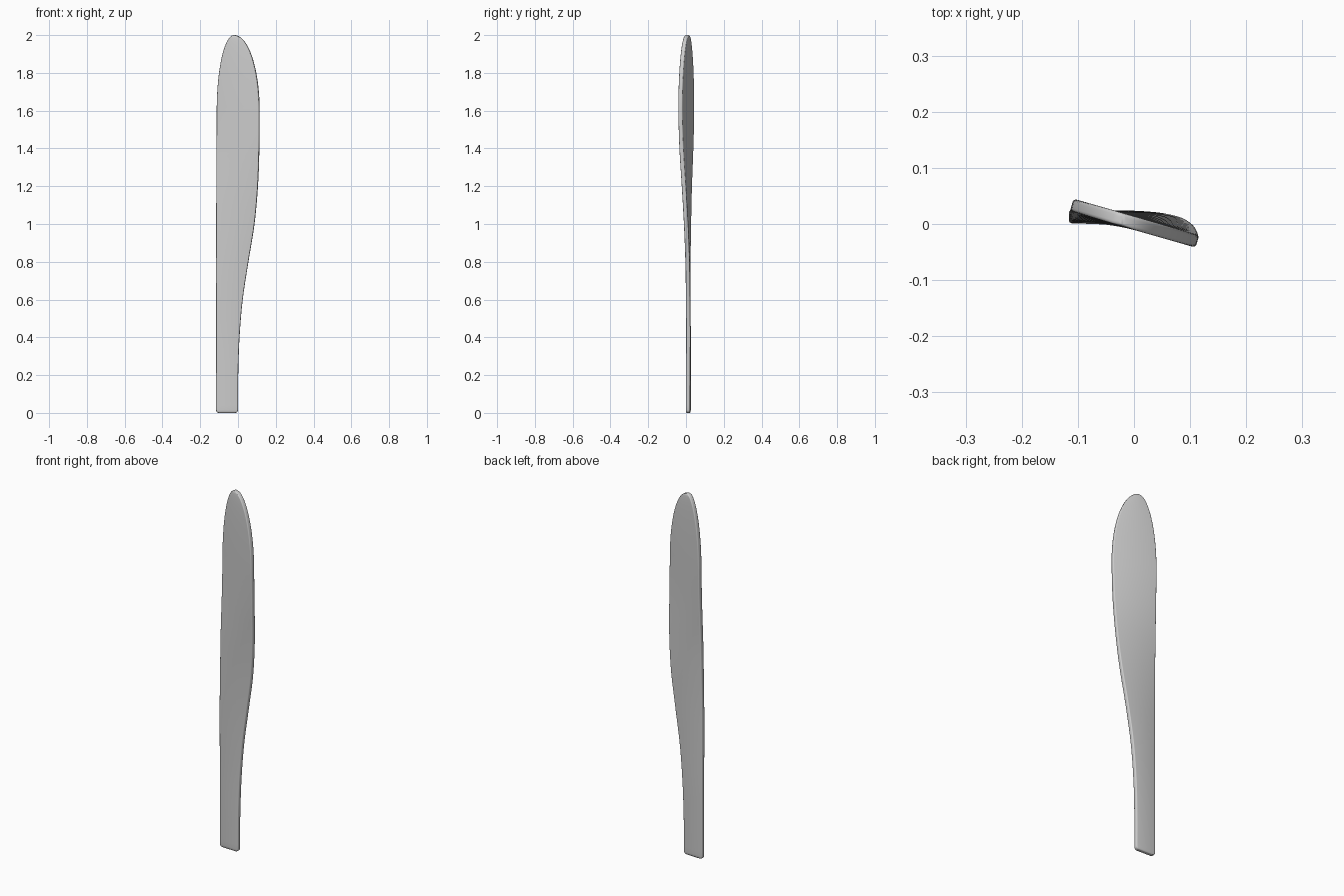
import bpy, bmesh, math

if "Cube" in bpy.data.objects:
    bpy.data.objects.remove(bpy.data.objects["Cube"])

# Stations: z, left edge x, right edge x, left edge y, right edge y
KEYS = [
    (0.0, -.116, .000, .014, .010),
    (0.2, -.116, .001, .014, .011),
    (0.4, -.116, .008, .014, .012),
    (0.6, -.116, .025, .013, .011),
    (0.8, -.116, .055, .013, .008),
    (1.0, -.115, .087, .016, .000),
    (1.2, -.114, .105, .021, -.012),
    (1.4, -.112, .112, .029, -.025),
    (1.6, -.111, .113, .034, -.031),
]
HALF_T, RIM = .0115, .006


def blend(a, b, c, d, t):
    return tuple(.5 * (2 * q + (r - p) * t + (2 * p - 5 * q + 4 * r - s) * t * t
                       + (3 * q - p - 3 * r + s) * t ** 3) for p, q, r, s in zip(a, b, c, d))


def station(z):
    i = min(int(z / .2 + 1e-6), len(KEYS) - 2)
    k = [KEYS[max(0, min(len(KEYS) - 1, j))] for j in range(i - 1, i + 3)]
    return blend(*k, z / .2 - i)[1:]


def section(bm, z, xl, xr, yl, yr, half_t=HALF_T):
    # Rounded slab section along the chord from left edge to right edge
    cx, cy = (xl + xr) / 2, (yl + yr) / 2
    ang = math.atan2(yr - yl, xr - xl)
    half_w = math.hypot(xr - xl, yr - yl) / 2
    r = min(RIM, half_w * .9, half_t * .9)
    ca, sa = math.cos(ang), math.sin(ang)
    pts = []
    for q, (sx, sy) in enumerate([(1, 1), (-1, 1), (-1, -1), (1, -1)]):
        for k in range(5):
            a = math.radians(90 * q + 22.5 * k)
            pts.append((sx * (half_w - r) + r * math.cos(a), sy * (half_t - r) + r * math.sin(a)))
    return [bm.verts.new((cx + u * ca - v * sa, cy + u * sa + v * ca, z)) for u, v in pts]


bm = bmesh.new()
rings = []
# Rounded foot
for k in range(5):
    a = math.radians(22.5 * k)
    inset = 1 - math.sin(a)
    xl, xr, yl, yr = station(0)
    rings.append(section(bm, .015 * (1 - math.cos(a)), xl + .015 * inset, xr - .015 * inset,
                         yl, yr, HALF_T - .004 * inset))
# Twisting body
for k in range(1, 41):
    z = .04 * k
    rings.append(section(bm, z, *station(z)))
# Elliptical tip, kept in the plane of the last station
xl, xr, yl, yr = station(1.6)
mid = -.02
slope = (yr - yl) / (xr - xl)
for k in range(1, 31):
    t = math.radians(88.5 * k / 30)
    c = math.cos(t)
    a, b = mid + (xl - mid) * c, mid + (xr - mid) * c
    ht = HALF_T - .004 * max(0, 1 - c / .2)
    rings.append(section(bm, 1.6 + .4 * math.sin(t), a, b,
                         yl + slope * (a - xl), yl + slope * (b - xl), ht))
for lo, hi in zip(rings, rings[1:]):
    for i in range(len(lo)):
        j = (i + 1) % len(lo)
        bm.faces.new((lo[i], lo[j], hi[j], hi[i]))
bm.faces.new(rings[0][::-1])
bm.faces.new(rings[-1])
bmesh.ops.recalc_face_normals(bm, faces=bm.faces)
mesh = bpy.data.meshes.new("blade")
bm.to_mesh(mesh)
bm.free()

blade = bpy.data.objects.new("blade", mesh)
bpy.context.collection.objects.link(blade)
bpy.context.view_layer.objects.active = blade
blade.select_set(True)
bpy.ops.object.shade_smooth_by_angle(angle=math.radians(40))
